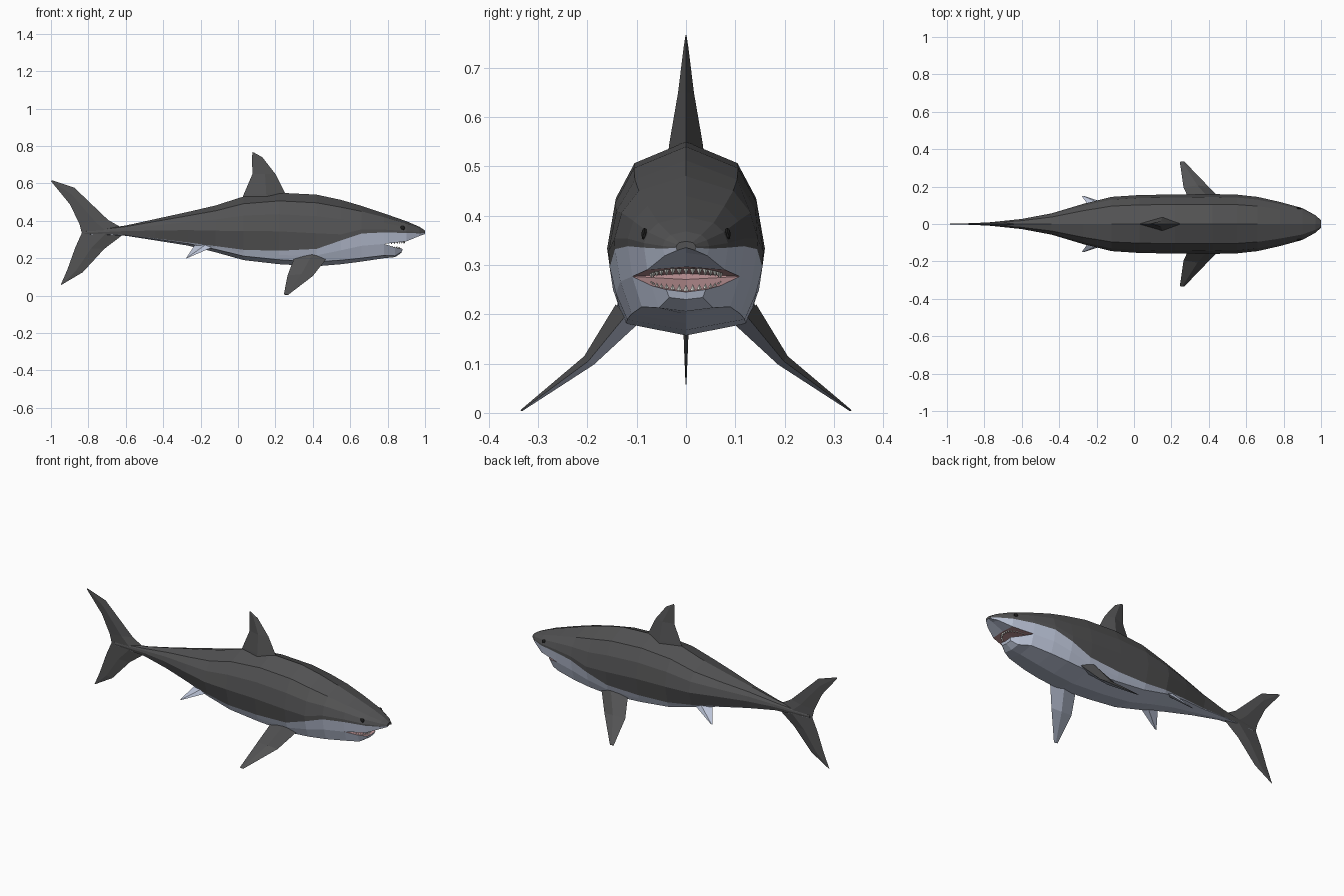
import bpy, bmesh, math
from mathutils import Vector, Matrix

if "Cube" in bpy.data.objects:
    bpy.data.objects.remove(bpy.data.objects["Cube"])


def material(name, r, g, b):
    m = bpy.data.materials.new(name)
    m.diffuse_color = (r, g, b, 1)
    m.use_nodes = True
    m.node_tree.nodes["Principled BSDF"].inputs["Base Color"].default_value = m.diffuse_color
    return m


MATS = [material("dark grey skin", 0.085, 0.085, 0.087),
        material("pale belly", 0.50, 0.55, 0.68),
        material("mouth pink", 0.52, 0.30, 0.31),
        material("tooth white", 0.85, 0.85, 0.80),
        material("eye black", 0.012, 0.012, 0.012)]
DARK, PALE, PINK, WHITE, BLACK = range(5)


def finish(bm, name):
    bmesh.ops.recalc_face_normals(bm, faces=bm.faces)
    me = bpy.data.meshes.new(name)
    bm.to_mesh(me)
    bm.free()
    for m in MATS:
        me.materials.append(m)
    ob = bpy.data.objects.new(name, me)
    bpy.context.collection.objects.link(ob)
    return ob


def loft(name, rings, colour, start=None, end=None):
    """Skin closed rings; colour(ring, segment) picks the material."""
    bm = bmesh.new()
    vs = [[bm.verts.new(p) for p in r] for r in rings]
    n = len(vs[0])
    for i in range(len(vs) - 1):
        for j in range(n):
            k = (j + 1) % n
            f = bm.faces.new((vs[i][j], vs[i][k], vs[i + 1][k], vs[i + 1][j]))
            f.material_index = colour(i, j)
    for ring, mat in ((vs[0], start), (vs[-1], end)):
        if mat is not None:
            bm.faces.new(ring).material_index = mat
    return finish(bm, name)


def section(x, zt, zb, w, border):
    """Half cross-section: top, two shoulders, side, colour border, lip, low corner, bottom."""
    h, d = zt - zb, zt - border
    low = zb + 0.063 * h
    border = max(border, low + 0.03 * h)
    side = max(zt - 0.54 * h, border + 0.15 * d)

    def width(z):
        return w * (1 - 0.25 * ((side - z) / (side - low)) ** 2)

    lip = (border + low) / 2
    return [(x, 0, zt), (x, 0.66 * w, max(zt - 0.114 * h, border + 0.8 * d)),
            (x, 0.9 * w, max(zt - 0.3 * h, border + 0.5 * d)), (x, w, side),
            (x, width(border), border), (x, width(lip), lip),
            (x, 0.76 * w, low), (x, 0, zb)]


def ring(half):
    """Mirror a half section whose first and last points lie on y = 0."""
    return half + [(x, -y, z) for x, y, z in half[-2:0:-1]]


# Body from tail root to the mouth corner: x, top, bottom, half width, colour border
BODY = [(-0.82, 0.345, 0.328, 0.004, 0.33), (-0.60, 0.375, 0.32, 0.027, 0.325),
        (-0.44, 0.41, 0.295, 0.057, 0.305), (-0.27, 0.447, 0.268, 0.108, 0.285),
        (-0.12, 0.482, 0.232, 0.145, 0.265), (0.03, 0.53, 0.19, 0.155, 0.245),
        (0.22, 0.55, 0.168, 0.158, 0.24), (0.42, 0.54, 0.157, 0.16, 0.25),
        (0.55, 0.512, 0.168, 0.157, 0.295), (0.66, 0.48, 0.182, 0.145, 0.332),
        (0.78, 0.44, 0.20, 0.118, 0.338)]
loft("body", [ring(section(*s)) for s in BODY],
     lambda i, j: PALE if 4 <= j <= 9 else DARK, start=DARK, end=PINK)

# Upper head and snout, open underneath at the palate
HEAD = [BODY[-1], (0.90, 0.398, 0.235, 0.085, 0.335),
        (0.97, 0.368, 0.30, 0.047, 0.333), (1.0, 0.348, 0.322, 0.02, 0.335)]
rings = []
for s in HEAD:
    half = section(*s)[:6]
    x, y, z = half[-1]
    rings.append(ring(half + [(x, 0, z + 0.006)]))


def head_colour(i, j):
    if j in (5, 6):
        return PINK if i == 0 else PALE
    return PALE if j in (4, 7) else DARK


loft("head", rings, head_colour, end=DARK)

# Lower jaw
lip0, low0, bot0 = section(*BODY[-1])[5:]
jaw = [[(0.78, 0, lip0[2] - 0.006), lip0, low0, bot0],
       [(0.84, 0, 0.25), (0.84, 0.07, 0.258), (0.84, 0.055, 0.213), (0.84, 0, 0.206)],
       [(0.88, 0, 0.245), (0.88, 0.04, 0.25), (0.875, 0.034, 0.234), (0.875, 0, 0.23)]]
loft("lower_jaw", [ring(h) for h in jaw],
     lambda i, j: PINK if j in (0, 5) else PALE, end=PALE)


# Teeth in two curved rows
def teeth(name, reach, z_back, z_front, length):
    bm = bmesh.new()
    for k in range(15):
        a = math.radians(-77 + 11 * k)
        z = z_back + (z_front - z_back) * math.cos(a)
        m = Matrix.Translation((0.80 + reach * math.cos(a), 0.072 * math.sin(a), z))
        if length < 0:
            m = m @ Matrix.Rotation(math.pi, 4, 'X')
        bmesh.ops.create_cone(bm, cap_ends=True, segments=4, radius1=0.006, radius2=0,
                              depth=abs(length), matrix=m)
    for f in bm.faces:
        f.material_index = WHITE
    finish(bm, name)


teeth("upper_teeth", 0.09, 0.278, 0.286, -0.014)
teeth("lower_teeth", 0.065, 0.263, 0.254, 0.014)


# Fins: diamond sections between leading and trailing edge
def fin(name, rows, normal, colour):
    nrm = Vector(normal).normalized()
    rings = []
    for lead, trail, t in rows:
        a, b = Vector(lead), Vector(trail)
        m = a.lerp(b, 0.45)
        rings.append([a, m + nrm * t, b, m - nrm * t])
    return loft(name, rings, colour, colour(0, 0), colour(0, 0))


def flat(points):
    return [((a, 0, b), (c, 0, d), t) for a, b, c, d, t in points]


fin("dorsal_fin", flat([(0.26, 0.53, 0.02, 0.51, 0.037), (0.25, 0.55, 0.03, 0.54, 0.034),
                        (0.20, 0.65, 0.077, 0.65, 0.016), (0.13, 0.74, 0.075, 0.74, 0.005),
                        (0.085, 0.765, 0.078, 0.767, 0.001)]),
    (0, 1, 0), lambda i, j: DARK)
fin("tail_fin", flat([(-0.94, 0.06, -0.948, 0.057, 0.001), (-0.83, 0.125, -0.912, 0.14, 0.004),
                      (-0.715, 0.25, -0.87, 0.257, 0.008), (-0.59, 0.345, -0.835, 0.335, 0.014),
                      (-0.695, 0.405, -0.848, 0.385, 0.009), (-0.875, 0.577, -0.90, 0.49, 0.004),
                      (-0.995, 0.617, -1.0, 0.612, 0.001)]),
    (0, 1, 0), lambda i, j: DARK)

for side, s in (("left", 1), ("right", -1)):
    def rows(data):
        return [((a, s * b, c), (d, s * e, f), t) for a, b, c, d, e, f, t in data]

    # Pectoral fins are dark outside and pale underneath
    fin(side + "_pectoral_fin",
        rows([(0.475, 0.12, 0.20), (0.40, 0.198, 0.105), (0.268, 0.335, 0.003)]
             and [(0.475, 0.12, 0.20, 0.30, 0.12, 0.20, 0.03),
                  (0.40, 0.198, 0.105, 0.265, 0.195, 0.108, 0.013),
                  (0.268, 0.335, 0.004, 0.245, 0.332, 0.006, 0.002)]),
        (0, s * 0.75, 0.66), lambda i, j: DARK if j in (0, 1) else PALE)
    fin(side + "_pelvic_fin",
        rows([(-0.10, 0.095, 0.275, -0.23, 0.08, 0.272, 0.014),
              (-0.268, 0.15, 0.202, -0.278, 0.148, 0.20, 0.002)]),
        (0, s * 0.7, 0.6), lambda i, j: PALE)

    # Eyes
    bm = bmesh.new()
    bmesh.ops.create_icosphere(bm, subdivisions=2, radius=0.013,
                               matrix=Matrix.Translation((0.88, s * 0.084, 0.362))
                               @ Matrix.Diagonal((1, 0.5, 1, 1)))
    for f in bm.faces:
        f.material_index = BLACK
    finish(bm, side + "_eye")
